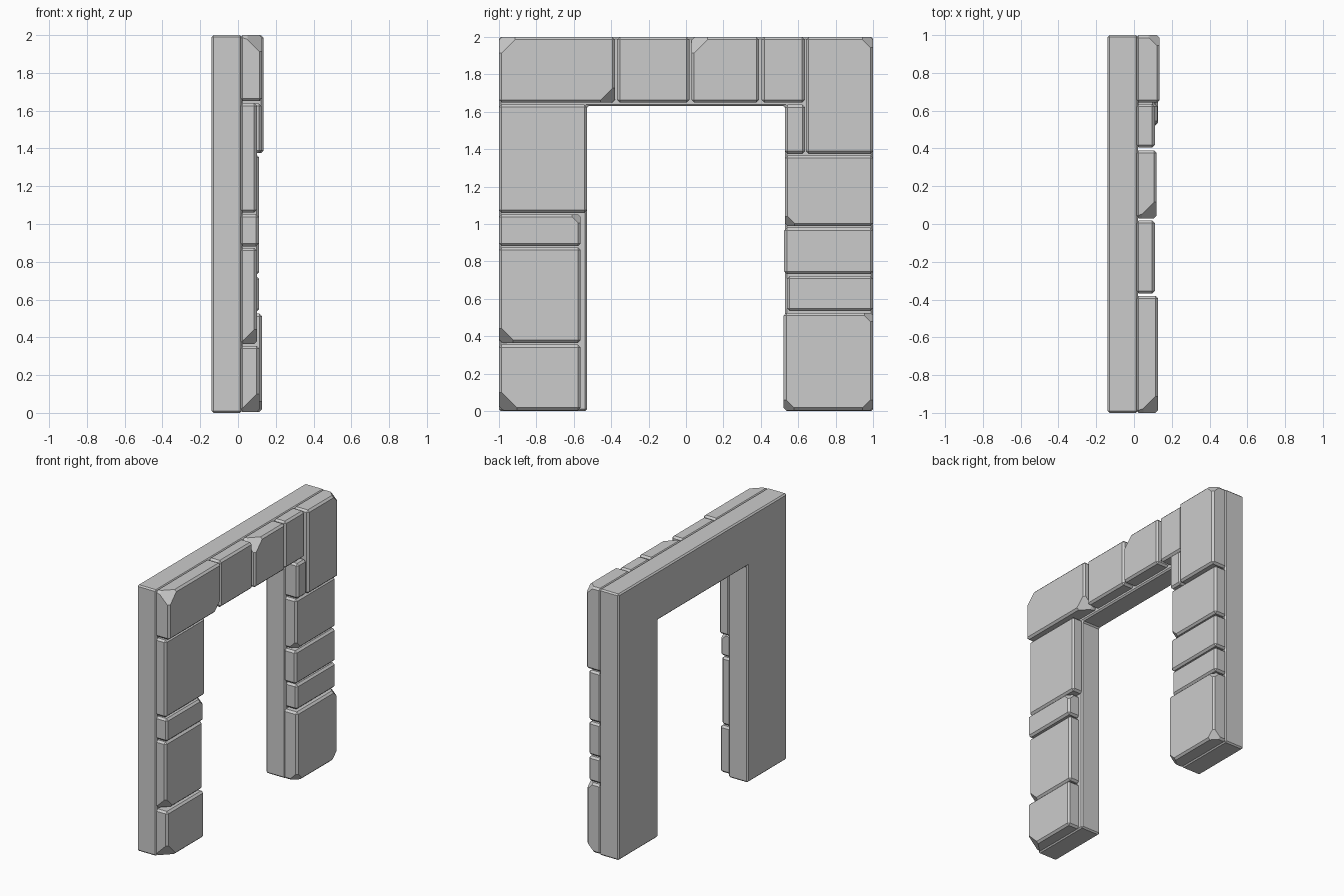
import bpy, bmesh
from mathutils import Vector

if "Cube" in bpy.data.objects:
    bpy.data.objects.remove(bpy.data.objects["Cube"])


def finish(name, bm):
    bmesh.ops.recalc_face_normals(bm, faces=bm.faces)
    me = bpy.data.meshes.new(name)
    bm.to_mesh(me)
    bm.free()
    ob = bpy.data.objects.new(name, me)
    bpy.context.collection.objects.link(ob)


def bevel(bm, width):
    bmesh.ops.bevel(bm, geom=bm.edges[:], offset=width, offset_type='OFFSET',
                    segments=1, profile=0.5, affect='EDGES')


# Doorway frame: one extruded arch outline
bm = bmesh.new()
outline = [(-1, 0), (-0.53, 0), (-0.53, 1.63), (0.53, 1.63),
           (0.53, 0), (1, 0), (1, 2), (-1, 2)]
face = bm.faces.new([bm.verts.new((-0.14, y, z)) for y, z in outline])
ext = bmesh.ops.extrude_face_region(bm, geom=[face])
moved = [v for v in ext['geom'] if isinstance(v, bmesh.types.BMVert)]
bmesh.ops.translate(bm, verts=moved, vec=(0.16, 0, 0))
bmesh.ops.recalc_face_normals(bm, faces=bm.faces)
bevel(bm, 0.01)
finish("doorway_frame", bm)


def stone(name, y0, y1, z0, z1, x1, chips=()):
    """Bevelled block; chips = (y side, z side, size) cut off front corners."""
    x0 = 0.01
    bm = bmesh.new()
    bmesh.ops.create_cube(bm, size=1)
    for v in bm.verts:
        v.co = Vector(((x0 + x1) / 2 + v.co.x * (x1 - x0),
                       (y0 + y1) / 2 + v.co.y * (y1 - y0),
                       (z0 + z1) / 2 + v.co.z * (z1 - z0)))
    bevel(bm, 0.014)
    for sy, sz, s in chips:
        corner = Vector((x1, y1 if sy > 0 else y0, z1 if sz > 0 else z0))
        # main broken facet, then a softer one along the outline
        for n, d in ((Vector((1, sy, sz)), s), (Vector((0.35, sy, sz)), s * 0.5)):
            bmesh_geom = bm.verts[:] + bm.edges[:] + bm.faces[:]
            cut = bmesh.ops.bisect_plane(
                bm, geom=bmesh_geom, plane_co=corner - Vector((0, sy * d, 0)),
                plane_no=n.normalized(), clear_outer=True)
            edges = [e for e in cut['geom_cut'] if isinstance(e, bmesh.types.BMEdge)]
            if edges:
                bmesh.ops.holes_fill(bm, edges=edges, sides=0)
    finish(name, bm)


# Facing stones: y range, z range, front x, chipped corners
stones = {
    "lintel_stone_1": (-1, -0.38, 1.65, 2, 0.127, [(-1, 1, 0.1), (1, -1, 0.09)]),
    "lintel_stone_2": (-0.368, 0.018, 1.65, 2, 0.11),
    "lintel_stone_3": (0.03, 0.39, 1.65, 2, 0.12, [(-1, 1, 0.1)]),
    "lintel_stone_4": (0.405, 0.635, 1.65, 2, 0.11),
    "corner_stone": (0.642, 1, 1.375, 2, 0.135, [(1, 1, 0.07)]),
    "filler_stone": (0.53, 0.636, 1.375, 1.638, 0.125),
    "left_stone_1": (-1, -0.53, 1.06, 1.64, 0.10),
    "left_stone_2": (-1, -0.563, 0.882, 1.052, 0.11, [(1, 1, 0.06)]),
    "left_stone_3": (-1, -0.563, 0.365, 0.874, 0.10, [(-1, -1, 0.09)]),
    "left_stone_4": (-1, -0.563, 0.004, 0.355, 0.113, [(-1, -1, 0.11)]),
    "right_stone_1": (0.53, 1, 0.99, 1.367, 0.112, [(-1, -1, 0.065)]),
    "right_stone_2": (0.525, 1, 0.732, 0.98, 0.112),
    "right_stone_3": (0.54, 1, 0.535, 0.722, 0.112),
    "right_stone_4": (0.522, 1, 0.004, 0.525, 0.127,
                      [(1, 1, 0.06), (-1, -1, 0.07), (1, -1, 0.07)]),
}
for name, args in stones.items():
    stone(name, *args)
